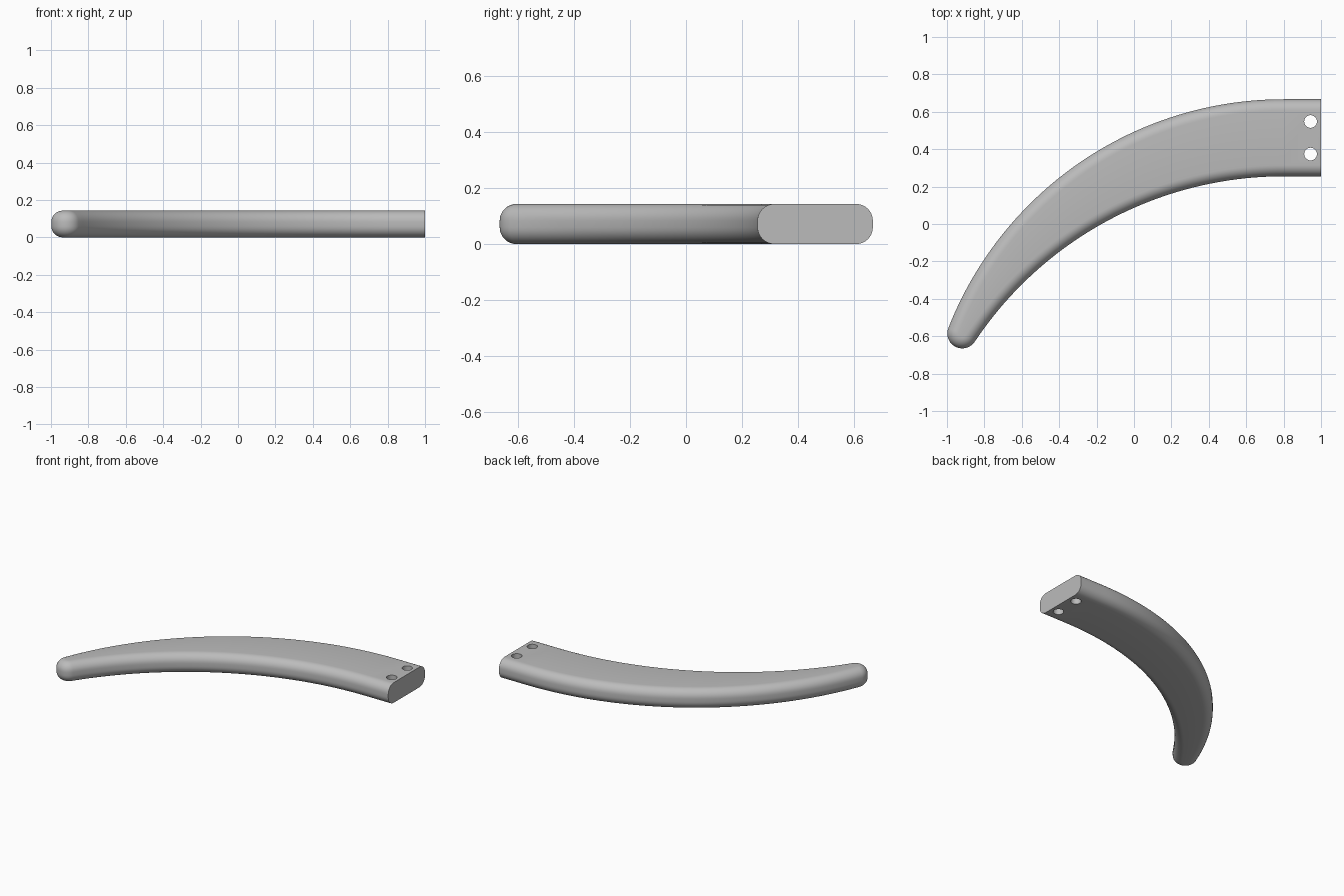
import bpy, bmesh, math

old = bpy.data.objects.get("Cube")
if old:
    bpy.data.objects.remove(old, do_unlink=True)

HEIGHT = 0.143
FILLET = 0.06
BEND_X = 0.8            # the straight root ends here
TOP, BOTTOM = 0.667, 0.255
TIP_X, TIP_Y, TIP_R = -0.918, -0.585, 0.08

grey = bpy.data.materials.new("grey")
grey.use_nodes = True
grey.diffuse_color = (0.5, 0.5, 0.5, 1)
grey.node_tree.nodes["Principled BSDF"].inputs["Base Color"].default_value = (0.5, 0.5, 0.5, 1)


def edge_arc(edge_y, side):
    """Centre height, radius and end angle of an arc tangent to the root and the round tip."""
    dx, h = TIP_X - BEND_X, TIP_Y - edge_y
    radius = (dx * dx + h * h - TIP_R ** 2) / (-2 * h - 2 * side * TIP_R)
    cy = edge_y - radius
    return cy, radius, math.atan2(TIP_Y - cy, dx)


def outline(inset, steps=48, tip_steps=20):
    """Plan outline from the outer root corner, round the tip, to the inner root corner."""
    oy, orad, oang = edge_arc(TOP, 1)
    iy, irad, iang = edge_arc(BOTTOM, -1)

    def arc(cy, r, end):
        angles = [math.pi / 2 + (end - math.pi / 2) * i / steps for i in range(steps + 1)]
        return [(BEND_X + r * math.cos(a), cy + r * math.sin(a)) for a in angles]

    start, end = oang, iang + math.pi
    tip = []
    for i in range(1, tip_steps):
        a = start + (end - start) * i / tip_steps
        tip.append((TIP_X + (TIP_R - inset) * math.cos(a), TIP_Y + (TIP_R - inset) * math.sin(a)))
    return ([(1, TOP - inset)] + arc(oy, orad - inset, oang) + tip
            + arc(iy, irad + inset, iang)[::-1] + [(1, BOTTOM + inset)])


# Curved arm: stacked outlines that round the long edges and the tip
layers = []
for i in range(9):
    a = math.pi / 2 * i / 8
    layers.append((FILLET * (1 - math.sin(a)), FILLET * (1 - math.cos(a))))
layers += [(inset, HEIGHT - z) for inset, z in reversed(layers)]

bm = bmesh.new()
rings = [[bm.verts.new((x, y, z)) for x, y in outline(inset)] for inset, z in layers]
for low, high in zip(rings, rings[1:]):
    for j in range(len(low) - 1):
        bm.faces.new((low[j], low[j + 1], high[j + 1], high[j]))
# Flat bottom and top, laid in strips across the arm
for ring in (rings[0], rings[-1]):
    n = len(ring)
    for j in range(n // 2 - 1):
        quad = [ring[j], ring[j + 1], ring[n - 2 - j], ring[n - 1 - j]]
        bm.faces.new(list(dict.fromkeys(quad)))
    if n % 2:
        bm.faces.new((ring[n // 2 - 1], ring[n // 2], ring[n // 2 + 1]))
# Flat root end
bm.faces.new([r[0] for r in rings] + [r[-1] for r in reversed(rings)])
bmesh.ops.recalc_face_normals(bm, faces=bm.faces)
mesh = bpy.data.meshes.new("curved_arm")
bm.to_mesh(mesh)
bm.free()
mesh.materials.append(grey)
arm = bpy.data.objects.new("curved_arm", mesh)
bpy.context.collection.objects.link(arm)

# Two mounting holes through the root
for y in (0.548, 0.374):
    bpy.ops.mesh.primitive_cylinder_add(vertices=32, radius=0.034, depth=0.4,
                                        location=(0.944, y, HEIGHT / 2))
    cutter = bpy.context.object
    cutter.name = "hole_cutter"
    cutter.hide_render = True
    cutter.data.materials.append(grey)
    bpy.ops.object.select_all(action="DESELECT")
    arm.select_set(True)
    bpy.context.view_layer.objects.active = arm
    cut = arm.modifiers.new("mounting_hole", "BOOLEAN")
    cut.operation = "DIFFERENCE"
    cut.solver = "EXACT"
    cut.object = cutter
    bpy.ops.object.modifier_apply(modifier=cut.name)
    bpy.data.objects.remove(cutter, do_unlink=True)

bpy.ops.object.shade_smooth_by_angle(angle=math.radians(30))
